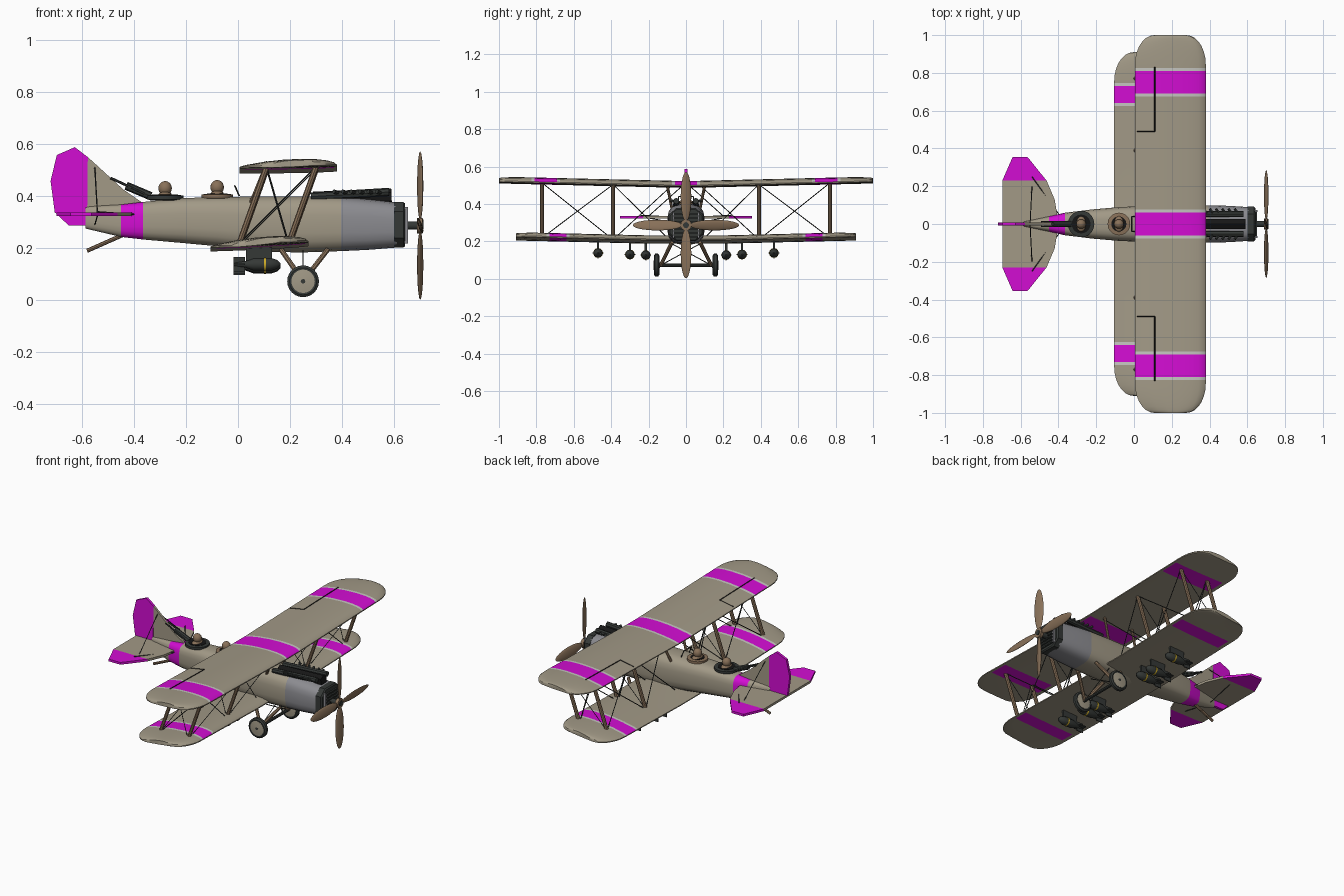
import bpy, bmesh
from math import pi, sin, cos, sqrt, radians
from mathutils import Vector, Matrix

if "Cube" in bpy.data.objects:
    bpy.data.objects.remove(bpy.data.objects["Cube"])


def colour(name, r, g, b):
    m = bpy.data.materials.new(name)
    m.use_nodes = True
    m.diffuse_color = (r, g, b, 1)
    bsdf = next(n for n in m.node_tree.nodes if n.type == 'BSDF_PRINCIPLED')
    bsdf.inputs["Base Color"].default_value = (r, g, b, 1)
    bsdf.inputs["Roughness"].default_value = 0.8
    return m


tan = colour("tan canvas", .36, .32, .24)
magenta = colour("magenta paint", .65, .004, .65)
pale = colour("pale trim", .56, .56, .53)
grey = colour("grey cowling", .26, .26, .28)
dark = colour("dark metal", .035, .04, .037)
brown = colour("brown wood", .25, .165, .1)
black = colour("black line", .008, .008, .008)
yellow = colour("yellow band", .6, .4, .02)
made = []


def finish(name, bm, *mats):
    bmesh.ops.recalc_face_normals(bm, faces=bm.faces)
    me = bpy.data.meshes.new(name)
    bm.to_mesh(me)
    bm.free()
    ob = bpy.data.objects.new(name, me)
    bpy.context.collection.objects.link(ob)
    for m in mats:
        me.materials.append(m)
    made.append(ob)
    return ob


def loft(bm, rings):
    rings = [[bm.verts.new(p) for p in ring] for ring in rings]
    n = len(rings[0])
    for a, b in zip(rings, rings[1:]):
        for i in range(n):
            j = (i + 1) % n
            bm.faces.new((a[i], a[j], b[j], b[i]))
    bm.faces.new(rings[0])
    bm.faces.new(rings[-1][::-1])


def rods(name, pairs, r, mat, sides=8, r_end=None):
    bm = bmesh.new()
    for a, b in pairs:
        a, b = Vector(a), Vector(b)
        turn = (b - a).to_track_quat('Z', 'Y').to_matrix().to_4x4()
        bmesh.ops.create_cone(bm, cap_ends=True, segments=sides, radius1=r,
                              radius2=r if r_end is None else r_end, depth=(b - a).length,
                              matrix=Matrix.Translation((a + b) / 2) @ turn)
    return finish(name, bm, mat)


def boxes(name, items, mat):
    bm = bmesh.new()
    for centre, size in items:
        bmesh.ops.create_cube(bm, size=1, matrix=Matrix.LocRotScale(Vector(centre), None, Vector(size)))
    return finish(name, bm, mat)


def ball(name, centre, size, mat, turn=None):
    bm = bmesh.new()
    bmesh.ops.create_uvsphere(bm, u_segments=16, v_segments=10, radius=1)
    bm.transform(Matrix.LocRotScale(Vector(centre), turn, Vector(size)))
    return finish(name, bm, mat)


def slab(name, points, thick, mat, place):
    bm = bmesh.new()
    loft(bm, [[place(u, v, s * thick / 2) for u, v in points] for s in (-1, 1)])
    return finish(name, bm, mat)


def lathe(name, profile, axis_point, axis, mat, seg=20):
    # profile pairs: distance along the axis, radius
    turn = Vector(axis).to_track_quat('Z', 'Y').to_matrix().to_4x4()
    bm = bmesh.new()
    loft(bm, [[(r * cos(2 * pi * i / seg), r * sin(2 * pi * i / seg), h) for i in range(seg)]
              for h, r in profile])
    bm.transform(Matrix.Translation(axis_point) @ turn)
    return finish(name, bm, mat)


def both(*pairs):
    return [tuple((x, y * s, z) for x, y, z in p) for p in pairs for s in (1, -1)]


# Fuselage with grey cowling and painted tail band: x, half width, bottom, top
stations = [(-.585, .012, .275, .36), (-.45, .042, .243, .368), (-.365, .06, .233, .378),
            (-.22, .078, .22, .393), (-.08, .09, .207, .397), (.1, .098, .185, .4),
            (.25, .1, .183, .4), (.395, .1, .188, .397), (.5, .097, .193, .388), (.61, .09, .202, .376)]


def power(v):
    return abs(v) ** .62 * (1 if v > 0 else -1)


bm = bmesh.new()
loft(bm, [[(x, w * power(cos(a)), (lo + hi) / 2 + (hi - lo) / 2 * power(sin(a)))
           for a in [2 * pi * (i + .5) / 20 for i in range(20)]] for x, w, lo, hi in stations])
for f in bm.faces:
    x = f.calc_center_median().x
    f.material_index = 1 if x > .395 else 2 if -.45 < x < -.365 else 0
finish("fuselage", bm, tan, grey, magenta)


# Wings: span, trailing x, chord, height, stripes as (inner, outer)
class Wing:
    def __init__(self, span, rear, chord, z, tilt, stripes):
        self.span, self.rear, self.chord, self.z = span, rear, chord, z
        self.tilt, self.stripes = tilt, stripes

    def point(self, y, t, side=1):
        start = self.span - .155
        e = max(0, (abs(y) - start) / .155)
        k = .45 + .55 * sqrt(max(0, 1 - e * e))
        lift = (.03 * side if side > 0 else .004 * side) * (1 - t) ** .5 * t ** .8 * 2 * (.4 + .6 * k)
        return (self.rear + self.chord * (.5 + (t - .5) * k), y,
                self.z + .024 * abs(y) + self.tilt * (t - .5) + lift + .003 * side)

    def build(self, name):
        start = self.span - .155
        ys = {start + .155 * sin(pi / 2 * i / 7) for i in range(8)} | {.2, .39, .5}
        for a, b in self.stripes:
            ys |= {abs(v) for v in (a, b, a - .016, b + .016)}
        ys = sorted({round(y * s, 4) for y in ys for s in (1, -1)})
        ts = [0, .06, .25, .45, .65, .8, .9, .97, 1]
        bm = bmesh.new()
        loft(bm, [[self.point(y, t) for t in ts] + [self.point(y, t, -1) for t in ts[::-1]] for y in ys])
        bmesh.ops.recalc_face_normals(bm, faces=bm.faces)
        for f in bm.faces:
            c = f.calc_center_median()
            t = (c.x - self.rear) / self.chord
            for a, b in self.stripes:
                if a < abs(c.y) < b and (f.normal.z > 0 or .06 < t < .97):
                    f.material_index = 1
                elif a - .016 < abs(c.y) < b + .016 and f.normal.z > 0:
                    f.material_index = 2
        finish(name, bm, tan, magenta, pale)


upper = Wing(1, .005, .375, .493, .008, [(-.06, .06), (.69, .81)])
lower = Wing(.91, -.105, .375, .196, .02, [(.64, .73)])
upper.build("upper_wing")
lower.build("lower_wing")

# Aileron outlines
rods("aileron_lines", both(*[(upper.point(y1, t1), upper.point(y2, t2)) for y1, t1, y2, t2 in
                             [(.49, .03, .49, .28), (.49, .28, .83, .28)]]), .003, black, 4)

# Interplane struts, cabane struts and rigging wires
feet = {(y, k): ((x0, y, .2 + .024 * y), (x1, y, .495 + .024 * y))
        for y in (.39, .77) for k, x0, x1 in (("front", .195, .3), ("rear", .005, .11))}
rods("wing_struts", both(*feet.values()), .011, brown)
rods("cabane_struts", both(*[((x, .075, .375), (x + .05, .1, .497)) for x in (.05, .25)]), .008, brown)
wires = []
for k, x0, x1 in (("front", .195, .3), ("rear", .005, .11)):
    (a, b), (c, d) = feet[.39, k], feet[.77, k]
    wires += [(a, d), (b, c), (a, (x1, .08, .495)), (b, (x0, .09, .21))]
for y in (.39, .77):
    wires += [(feet[y, "front"][0], feet[y, "rear"][1]), (feet[y, "front"][1], feet[y, "rear"][0])]
rods("rigging_wires", both(*wires), .0025, dark, 4)


# Tail surfaces
def upright(u, v, w):
    return (u, w, v)


slab("tail_fin", [(-.577, .55), (-.535, .512), (-.44, .425), (-.36, .37), (-.58, .33)], .014, tan, upright)
slab("rudder", [(-.577, .55), (-.627, .588), (-.696, .558), (-.72, .458), (-.704, .338),
                (-.65, .287), (-.58, .287)], .016, magenta, upright)
slab("tailplane", [(-.697, -.23), (-.697, .23), (-.463, .23), (-.42, .13), (-.398, 0),
                   (-.42, -.13), (-.463, -.23)], .014, tan, lambda u, v, w: (u, v, .33 + w))
for s, side in ((1, "left"), (-1, "right")):
    slab(side + "_tailplane_tip", [(-.697, .23), (-.643, .354), (-.563, .354), (-.463, .23)], .014,
         magenta, lambda u, v, w: (u, v * s, .33 + w))
rods("tail_wires", both(((-.55, .005, .51), (-.54, .2, .335)), ((-.55, .01, .29), (-.54, .2, .325)),
                        ((-.4, .055, .33), (-.54, .25, .34))), .0025, dark, 4)
rods("tail_skid", [((-.58, 0, .19), (-.44, 0, .252))], .008, brown)

# Radiator with slats
lathe("radiator", [(0, .125), (.03, .125), (.035, .115)], (0, 0, 0), (0, 0, 1), dark, 8)
bm = bmesh.new()
loft(bm, [[(x, .097 * k * power(cos(a)), .29 + .092 * k * power(sin(a)))
           for a in [2 * pi * (i + .5) / 8 for i in range(8)]] for x, k in ((.6, 1), (.635, 1), (.642, .93))])
bpy.data.objects.remove(made.pop())
finish("radiator", bm, dark)
boxes("radiator_slats", [((.645, 0, .225 + .02 * i), (.012, .13, .007)) for i in range(7)], dark)
boxes("radiator_frame", [((.646, s * .068, .288), (.014, .01, .14)) for s in (1, -1)], grey)

# Engine top: exposed block, side rails and exhaust stubs
rods("engine_block", [((.29, 0, .385), (.59, 0, .398))], .032, black, 6)
rods("engine_rails", both(((.28, .052, .398), (.58, .052, .416))), .016, dark)
rods("exhaust_stubs", both(*[((x, .05, .41), (x - .022, .08, .418)) for x in
                             [.39 + .033 * i for i in range(6)]]), .008, dark, 6)

# Four-bladed propeller
hub = Vector((.7, 0, .287))
for i in range(4):
    turn = Matrix.Rotation(i * pi / 2, 3, 'X') @ Matrix.Rotation(radians(18), 3, 'Z')
    mid = hub + Matrix.Rotation(i * pi / 2, 3, 'X') @ Vector((0, 0, .152))
    ball("propeller_blade_%d" % (i + 1), mid, (.008, .03, .133), brown, turn.to_quaternion())
rods("propeller_shaft", [((.63, 0, .287), (.712, 0, .287))], .016, dark, 12)
rods("propeller_boss", [((.688, 0, .287), (.708, 0, .287))], .03, brown, 12)

# Landing gear
for s, side in ((1, "left"), (-1, "right")):
    centre = (.25, s * .157, .073)
    lathe(side + "_tyre", [(-.012, .044), (-.014, .052), (-.008, .061), (.008, .061), (.014, .052),
                           (.012, .044)], centre, (0, 1, 0), dark, 24)
    lathe(side + "_wheel_disc", [(-.017, .012), (-.013, .045), (.013, .045), (.017, .012)],
          centre, (0, 1, 0), tan, 24)
rods("axle", [((.25, -.175, .073), (.25, .175, .073))], .009, dark)
rods("gear_struts", both(((.165, .075, .195), (.25, .135, .073)), ((.345, .075, .195), (.25, .135, .073))),
     .01, brown)
rods("gear_wires", both(((.25, .08, .19), (.25, -.13, .075))), .0025, dark, 4)

# Cockpits, crew and rear gun
for x, z, r, rim, place in ((-.28, .398, .058, dark, "rear"), (-.08, .402, .048, brown, "front")):
    lathe(place + "_cockpit_rim", [(-.014, r), (-.01, r + .012), (.004, r + .012), (.006, r)],
          (x, 0, z), (0, 0, 1), rim, 20)
    lathe(place + "_cockpit_opening", [(0, r - .008), (.008, r - .008)], (x, 0, z), (0, 0, 1), black, 20)
    ball(place + "_crew_shoulders", (x, 0, z + .006), (.026, .042, .014), brown)
    ball(place + "_crew_head", (x, 0, z + .032), (.026, .025, .028), brown)
rods("rear_gun_barrels", [((-.36, y, .41), (-.49, y, .47)) for y in (-.012, .012)], .005, dark, 6)
rods("rear_gun_body", [((-.335, 0, .4), (-.43, 0, .44))], .016, dark)
rods("windscreen", [((.005, -.04, .4), (-.012, -.04, .44)), ((.005, .04, .4), (-.012, .04, .44)),
                    ((-.012, -.04, .44), (-.012, .04, .44))], .003, dark, 4)

# Bombs under the lower wing
for s, side in ((1, "left"), (-1, "right")):
    for i, (y, z) in enumerate(((.215, .127), (.3, .13), (.47, .138))):
        tag = "%s_bomb_%d" % (side, i + 1)
        at = (0, s * y, z)
        lathe(tag, [(-.015, .006), (.03, .013), (.06, .024), (.125, .025), (.15, .017), (.163, .004)],
              at, (1, 0, 0), dark, 12)
        lathe(tag + "_band", [(.1, .0262), (.108, .0262)], at, (1, 0, 0), yellow, 12)
        boxes(tag + "_fins", [((.005, s * y, z), (.045, .005, .058)), ((.005, s * y, z), (.045, .058, .005))], dark)
        boxes(tag + "_rack", [((.08, s * y, z + .04), (.1, .012, .05))], dark)

# Smooth shading with sharp edges kept
bpy.ops.object.select_all(action='DESELECT')
for ob in made:
    ob.select_set(True)
bpy.context.view_layer.objects.active = made[0]
bpy.ops.object.shade_smooth_by_angle(angle=radians(32))
